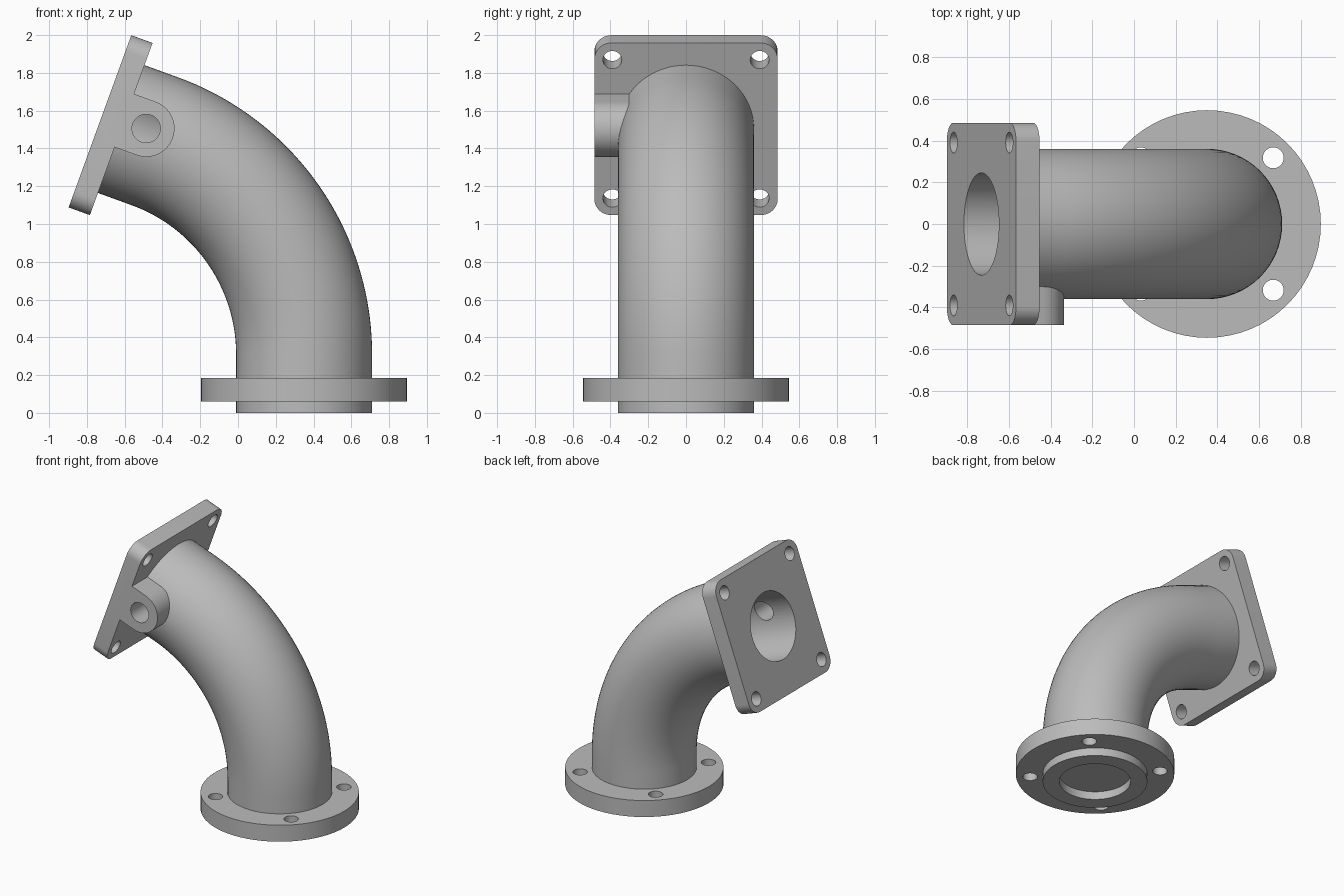
import bpy, bmesh
from math import sin, cos, pi, radians
from mathutils import Matrix

if "Cube" in bpy.data.objects:
    bpy.data.objects.remove(bpy.data.objects["Cube"])

BASE_X, BEND_R, STRAIGHT, SWEEP = 0.35, 1.2, 0.31, radians(70)

metal = bpy.data.materials.new("grey metal")
metal.use_nodes = True
metal.diffuse_color = (0.5, 0.5, 0.5, 1)
metal.node_tree.nodes["Principled BSDF"].inputs["Base Color"].default_value = (0.5, 0.5, 0.5, 1)


def station(angle, offset):
    """Frame on the elbow centreline, offset along its tangent."""
    return (Matrix.Translation((BASE_X - BEND_R, 0, STRAIGHT))
            @ Matrix.Rotation(-angle, 4, 'Y')
            @ Matrix.Translation((BEND_R, 0, offset)))


def arc(cx, cy, r, start=0.0, end=2 * pi, steps=64):
    return [(cx + r * cos(start + (end - start) * i / steps),
             cy + r * sin(start + (end - start) * i / steps)) for i in range(steps + 1)]


def circle(cx, cy, r):
    return arc(cx, cy, r)[:-1]


def loft(name, outline, frames):
    """Solid that carries one outline through a list of frames."""
    bm = bmesh.new()
    rings = [[bm.verts.new(f @ Matrix.Translation((x, y, 0)) @ Matrix().to_translation())
              for x, y in outline] for f in frames]
    n = len(outline)
    for a, b in zip(rings, rings[1:]):
        for i in range(n):
            bm.faces.new((a[i], a[(i + 1) % n], b[(i + 1) % n], b[i]))
    bm.faces.new(rings[0][::-1])
    bm.faces.new(rings[-1])
    bmesh.ops.recalc_face_normals(bm, faces=bm.faces)
    mesh = bpy.data.meshes.new(name)
    bm.to_mesh(mesh)
    bm.free()
    mesh.materials.append(metal)
    ob = bpy.data.objects.new(name, mesh)
    bpy.context.collection.objects.link(ob)
    return ob


def prism(name, outline, low, high, frame=Matrix()):
    return loft(name, outline, [frame @ Matrix.Translation((0, 0, h)) for h in (low, high)])


def combine(target, other, operation):
    mod = target.modifiers.new(other.name, 'BOOLEAN')
    mod.object, mod.operation, mod.solver = other, operation, 'EXACT'
    bpy.context.view_layer.objects.active = target
    bpy.ops.object.modifier_apply(modifier=mod.name)
    bpy.data.objects.remove(other)


def elbow(name, radius, first, last):
    bend = [station(SWEEP * i / 40, 0) for i in range(41)]
    return loft(name, circle(0, 0, radius), [station(0, first)] + bend + [station(SWEEP, last)])


# Frames of the two mating faces and the side boss
base = Matrix.Translation((BASE_X, 0, 0))
outlet = station(SWEEP, STRAIGHT)
side = outlet @ Matrix.Rotation(-pi / 2, 4, 'X')

# Curved pipe with round flange below and square plate at the outlet
pipe = elbow("pipe_elbow", 0.36, -STRAIGHT, STRAIGHT - 0.06)
combine(pipe, prism("round_flange", circle(0, 0, 0.545), 0.06, 0.185, base), 'UNION')

half, corner = 0.485, 0.09
inset = half - corner
square = []
for k, (sx, sy) in enumerate([(1, 1), (-1, 1), (-1, -1), (1, -1)]):
    square += arc(sx * inset, sy * inset, corner, k * pi / 2, (k + 1) * pi / 2, 10)
combine(pipe, prism("square_plate", square, -0.12, 0, outlet), 'UNION')

# Side boss running back to the plate
tab = [(-0.102, 0.06), (0.198, 0.06)] + arc(0.048, 0.243, 0.15, 0, pi, 32)
combine(pipe, prism("side_boss", tab, -half, -0.27, side), 'UNION')

# Main bore, shallow base recess and side port
combine(pipe, elbow("bore", 0.245, 0.15 - STRAIGHT, STRAIGHT + 0.1), 'DIFFERENCE')
combine(pipe, prism("recess", circle(0, 0, 0.245), -0.1, 0.06, base), 'DIFFERENCE')
combine(pipe, prism("port", circle(0.048, 0.243, 0.075), -0.6, 0, side), 'DIFFERENCE')

# Bolt holes in both flanges
for sx in (-1, 1):
    for sy in (-1, 1):
        low_hole = circle(sx * 0.317, sy * 0.317, 0.05)
        combine(pipe, prism("flange_hole", low_hole, 0.01, 0.25, base), 'DIFFERENCE')
        top_hole = circle(sx * 0.39, sy * 0.39, 0.05)
        combine(pipe, prism("plate_hole", top_hole, -0.17, 0.05, outlet), 'DIFFERENCE')

bpy.ops.object.select_all(action='DESELECT')
pipe.select_set(True)
bpy.context.view_layer.objects.active = pipe
bpy.ops.object.shade_smooth_by_angle(angle=radians(30))
